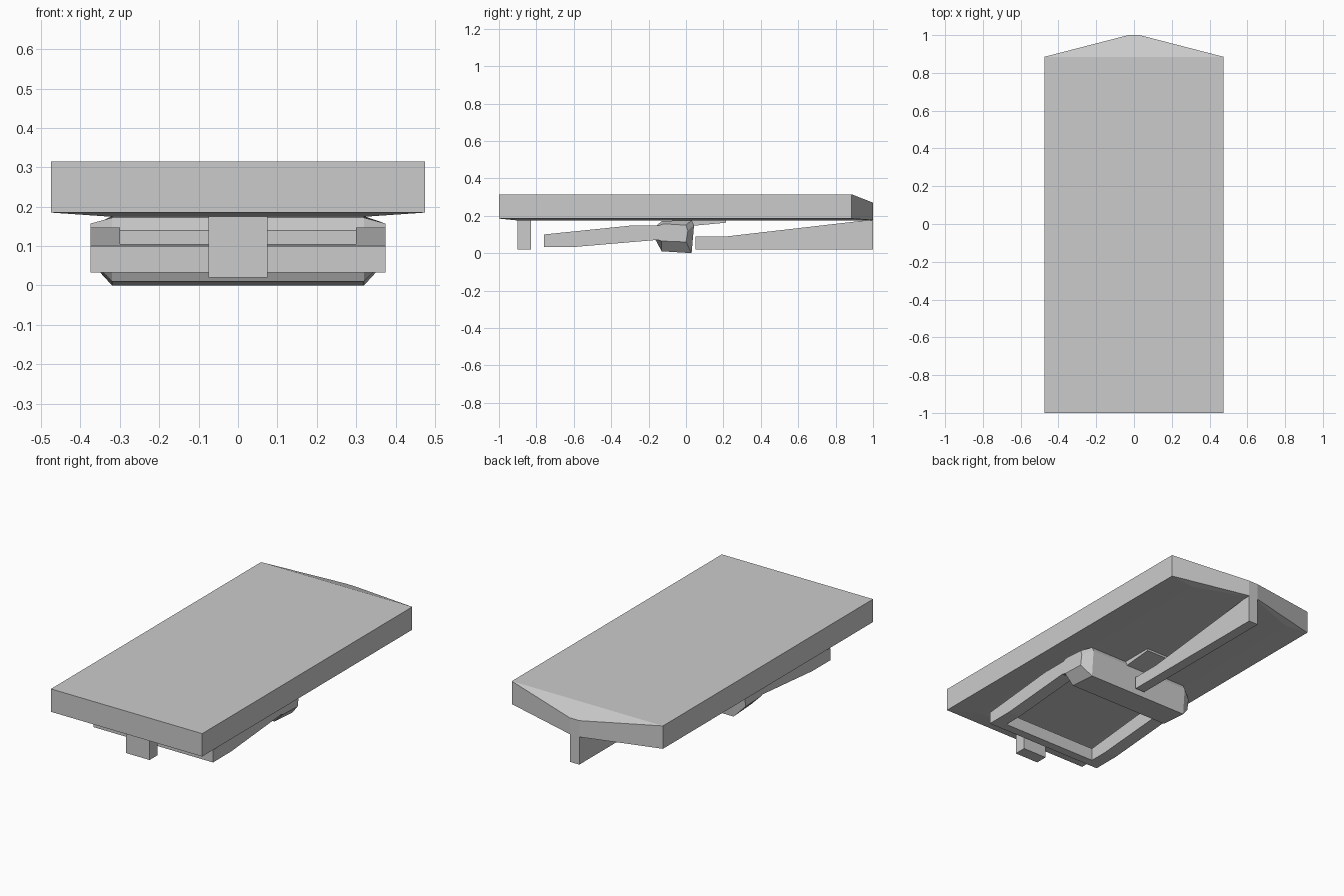
import bpy

if "Cube" in bpy.data.objects:
    bpy.data.objects.remove(bpy.data.objects["Cube"])


def mesh_object(name, verts, faces):
    mesh = bpy.data.meshes.new(name)
    mesh.from_pydata(verts, [], faces)
    mesh.update()
    obj = bpy.data.objects.new(name, mesh)
    bpy.context.collection.objects.link(obj)
    return obj


def loft(name, rings):
    """Skin matching closed rings of points and cap both ends."""
    n = len(rings[0])
    faces = [tuple(range(n))[::-1], tuple(range((len(rings) - 1) * n, len(rings) * n))]
    for r in range(len(rings) - 1):
        for i in range(n):
            j = (i + 1) % n
            faces.append((r * n + i, r * n + j, (r + 1) * n + j, (r + 1) * n + i))
    return mesh_object(name, [p for ring in rings for p in ring], faces)


def side_profile(name, points, x0, x1):
    """Extrude a (y, z) outline between two x positions."""
    return loft(name, [[(x, y, z) for y, z in points] for x in (x0, x1)])


# Main board with a sloping pointed back and a slightly bellied underside
belly = [(-0.33, -0.9, 0.175), (0.33, -0.9, 0.175), (0.33, 0.88, 0.175),
         (0.03, 0.99, 0.175), (-0.03, 0.99, 0.175), (-0.33, 0.88, 0.175)]
outline = [(-0.475, -1), (0.475, -1), (0.475, 0.885), (0.03, 1), (-0.03, 1), (-0.475, 0.885)]
low = [(x, y, 0.177 if y == 1 else 0.185) for x, y in outline]
high = [(x, y, 0.27 if y == 1 else 0.315) for x, y in outline]
board = loft("board", [belly, low, high])
# Split the top into the flat deck and the sloping back
top = [p.index for p in board.data.polygons if set(p.vertices) == set(range(12, 18))][0]
verts = [v.co[:] for v in board.data.vertices]
faces = [tuple(p.vertices) for p in board.data.polygons if p.index != top]
faces += [(12, 13, 14, 17), (17, 14, 15, 16)]
board.data.clear_geometry()
board.data.from_pydata(verts, [], faces)

# Long wedge keel at the back and the front peg
side_profile("keel", [(0.05, 0.02), (1, 0.02), (1, 0.18), (0.22, 0.09), (0.05, 0.09)], -0.03, 0.03)
side_profile("front_peg", [(-0.9, 0.02), (-0.83, 0.02), (-0.83, 0.178), (-0.9, 0.178)], -0.075, 0.075)

# U-shaped frame: two cranked arms and a front bar
arm = [(-0.76, 0.033), (-0.6, 0.033), (-0.13, 0.073), (-0.13, 0.147), (-0.3, 0.147), (-0.76, 0.1)]
for side, label in ((-1, "left"), (1, "right")):
    x0, x1 = sorted((side * 0.3, side * 0.375))
    side_profile(label + "_arm", arm, x0, x1)
side_profile("front_bar", [(-0.76, 0.033), (-0.71, 0.033), (-0.71, 0.105), (-0.76, 0.1)], -0.3, 0.3)

# Faceted cross hub joining the arms
full = [(-0.13, 0.01), (0.03, 0.0), (0.043, 0.15), (0.03, 0.176),
        (-0.13, 0.172), (-0.165, 0.14), (-0.165, 0.075)]
end = [(-0.13, 0.065), (0.0, 0.06), (0.01, 0.12), (0.0, 0.15),
       (-0.12, 0.157), (-0.165, 0.14), (-0.165, 0.075)]
loft("hub", [[(x, y, z) for y, z in ring]
             for x, ring in ((-0.375, end), (-0.32, full), (0.32, full), (0.375, end))])

# Small tab behind the hub
side_profile("hub_tab", [(0.02, 0.145), (0.215, 0.163), (0.215, 0.178), (0.02, 0.178)], -0.085, 0.085)
